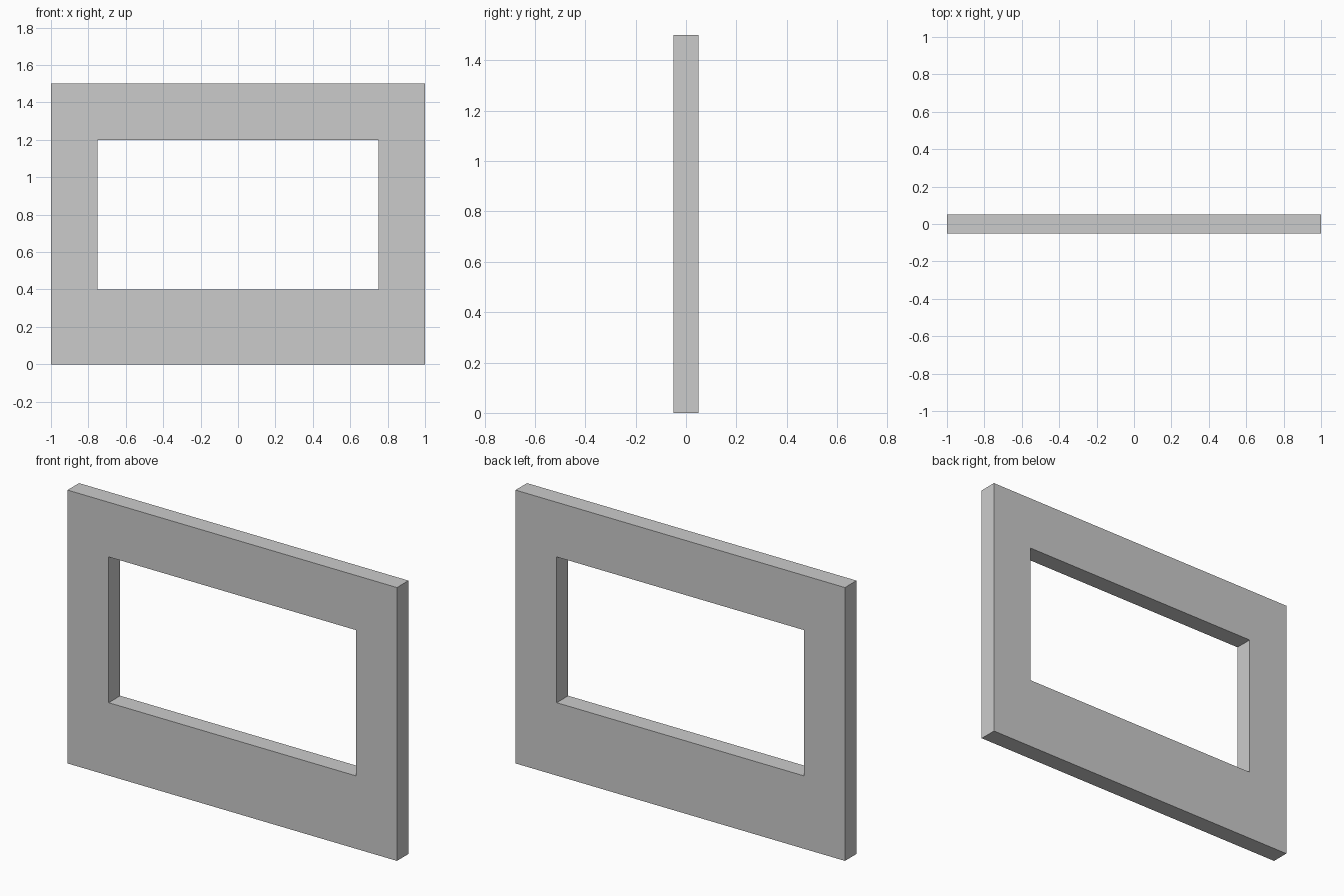
import bpy
import bmesh

if "Cube" in bpy.data.objects:
    bpy.data.objects.remove(bpy.data.objects["Cube"])

HALF_DEPTH = 0.05


def rectangle(x, z0, z1):
    return [(-x, z0), (x, z0), (x, z1), (-x, z1)]


# Window frame: outer and inner rectangles, bridged on both faces and through the thickness
outlines = [rectangle(1.0, 0.0, 1.5), rectangle(0.75, 0.4, 1.2)]
bm = bmesh.new()
outer_front, inner_front, outer_back, inner_back = [
    [bm.verts.new((x, y, z)) for x, z in outline]
    for y in (-HALF_DEPTH, HALF_DEPTH) for outline in outlines
]


def bridge(a, b):
    for i in range(4):
        j = (i + 1) % 4
        bm.faces.new((a[i], a[j], b[j], b[i]))


bridge(outer_front, inner_front)
bridge(inner_front, inner_back)
bridge(inner_back, outer_back)
bridge(outer_back, outer_front)
bmesh.ops.recalc_face_normals(bm, faces=bm.faces)

mesh = bpy.data.meshes.new("window_frame")
bm.to_mesh(mesh)
bm.free()
frame = bpy.data.objects.new("window_frame", mesh)
bpy.context.collection.objects.link(frame)
